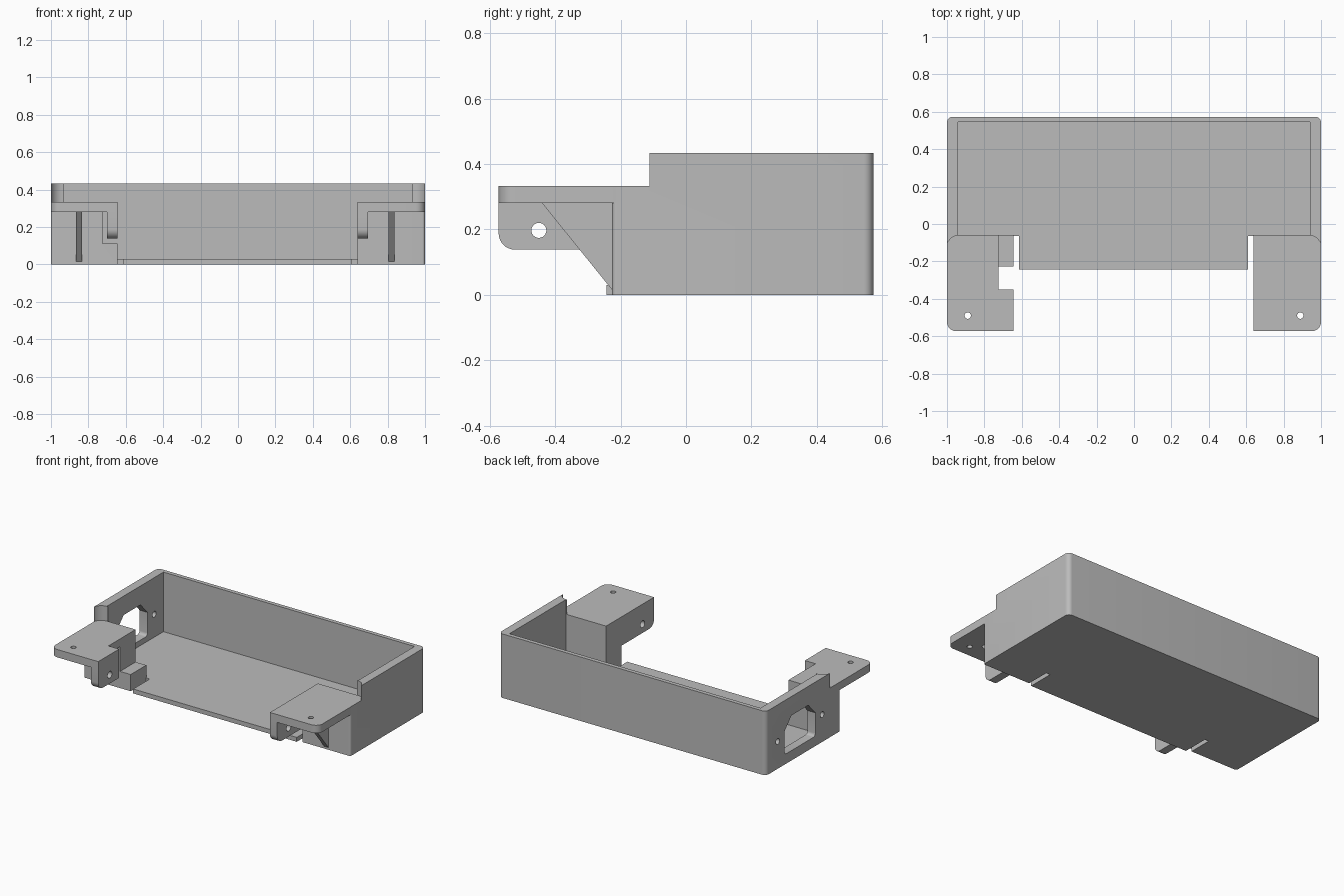
import bpy, bmesh, math
from mathutils import Vector

cube = bpy.data.objects.get("Cube")
if cube:
    bpy.data.objects.remove(cube, do_unlink=True)

grey = bpy.data.materials.new("light_grey")
grey.use_nodes = True
grey.diffuse_color = (0.5, 0.5, 0.5, 1)
grey.node_tree.nodes["Principled BSDF"].inputs["Base Color"].default_value = (0.5, 0.5, 0.5, 1)


def outline(corners, steps=8):
    """Expand (u, v, radius) corners into points with rounded arcs."""
    pts = []
    for i, (u, v, r) in enumerate(corners):
        p = Vector((u, v))
        if r == 0:
            pts.append(p)
            continue
        a = (Vector(corners[i - 1][:2]) - p).normalized()
        b = (Vector(corners[(i + 1) % len(corners)][:2]) - p).normalized()
        for k in range(steps + 1):
            t = k / steps * math.pi / 2
            pts.append(p + a * r * (1 - math.sin(t)) + b * r * (1 - math.cos(t)))
    return pts


def prism(name, pts, axis, lo, hi):
    """Extrude a profile along x (profile in y, z) or z (profile in x, y)."""
    bm = bmesh.new()
    place = (lambda p: (lo, p[0], p[1])) if axis == "x" else (lambda p: (p[0], p[1], lo))
    face = bm.faces.new([bm.verts.new(place(p)) for p in pts])
    new = bmesh.ops.extrude_face_region(bm, geom=[face])["geom"]
    step = Vector((hi - lo, 0, 0)) if axis == "x" else Vector((0, 0, hi - lo))
    bmesh.ops.translate(bm, vec=step, verts=[g for g in new if isinstance(g, bmesh.types.BMVert)])
    bmesh.ops.recalc_face_normals(bm, faces=bm.faces[:])
    mesh = bpy.data.meshes.new(name)
    bm.to_mesh(mesh)
    bm.free()
    obj = bpy.data.objects.new(name, mesh)
    bpy.context.collection.objects.link(obj)
    mesh.materials.append(grey)
    return obj


def box(x0, x1, y0, y1, z0, z1):
    return prism("cutter", [(x0, y0), (x1, y0), (x1, y1), (x0, y1)], "z", z0, z1)


def hole(u, v, r, axis, lo, hi, sides=24):
    turn = 2 * math.pi / sides
    pts = [(u + r * math.cos(k * turn), v + r * math.sin(k * turn)) for k in range(sides)]
    return prism("cutter", pts, axis, lo, hi)


def activate(obj):
    bpy.ops.object.select_all(action="DESELECT")
    obj.select_set(True)
    bpy.context.view_layer.objects.active = obj


def carve(obj, *cutters):
    activate(obj)
    for c in cutters:
        mod = obj.modifiers.new("cut", "BOOLEAN")
        mod.operation, mod.solver, mod.object = "DIFFERENCE", "EXACT", c
        bpy.ops.object.modifier_apply(modifier=mod.name)
        bpy.data.objects.remove(c, do_unlink=True)


# Main dimensions
FRONT, BACK, POST_BACK, EAR_FRONT = -0.226, 0.573, -0.06, -0.573
EAR_LOW, EAR_TOP, FLOOR, TOP = 0.28, 0.333, 0.03, 0.433
IN_L, IN_R, POST_L = -0.645, 0.64, -0.725

# Tray body with walls, front posts and the low step beside the left post
tray = prism("tray", outline([(-1, FRONT, 0.015), (1, FRONT, 0.015),
                              (1, BACK, 0.03), (-1, BACK, 0.03)]), "z", 0, TOP)
ear_clearance = prism("cutter", outline([(-1.003, -0.8, 0), (1.003, -0.8, 0),
                                         (1.003, POST_BACK, 0.07), (-1.003, POST_BACK, 0.07)]),
                      "z", EAR_TOP, 1)
carve(tray,
      box(-0.94, 0.94, POST_BACK, 0.545, FLOOR, 1),
      box(POST_L, IN_R, -1, 0, 0.113, 1),
      box(IN_L, IN_R, -1, 0, FLOOR, 1),
      box(IN_L, IN_L + 0.03, -1, -0.065, -1, 1),
      box(IN_R - 0.03, IN_R, -1, -0.065, -1, 1),
      ear_clearance)

# Socket window and its two screw holes in one side wall
socket = outline([(0.045, 0.067, 0.02), (0.375, 0.067, 0.02), (0.375, 0.225, 0),
                  (0.30, 0.305, 0), (0.12, 0.305, 0), (0.045, 0.225, 0)], 4)
carve(tray, prism("cutter", socket, "x", -1.2, -0.8),
      hole(0.447, 0.185, 0.02, "x", -1.2, -0.8),
      hole(-0.028, 0.185, 0.02, "x", -1.2, -0.8))

# Front lip of the floor
lip = box(IN_L + 0.03, IN_R - 0.03, -0.243, FRONT, 0, FLOOR)
lip.name = "floor_lip"

# Mounting ears: plate, hanging tab and gusset on each side
JOIN = FRONT + 0.014
plates = {
    "right": [(-1, EAR_FRONT, 0.05), (IN_L, EAR_FRONT, 0), (IN_L, -0.35, 0),
              (POST_L, -0.35, 0), (POST_L, JOIN, 0), (-1, JOIN, 0)],
    "left": [(IN_R, EAR_FRONT, 0), (1, EAR_FRONT, 0.05), (1, JOIN, 0), (IN_R, JOIN, 0)],
}
tabs = {"right": (-0.70, IN_L, -0.35), "left": (IN_R, 0.695, FRONT)}
gussets = {"right": -0.85, "left": 0.82}
parts = [tray, lip]
for side, sign in (("right", -1), ("left", 1)):
    plate = prism(side + "_ear_plate", outline(plates[side]), "z", EAR_LOW, EAR_TOP)
    carve(plate, hole(sign * 0.889, -0.49, 0.017, "z", 0, 1))

    x0, x1, y_end = tabs[side]
    tab = prism(side + "_ear_tab", outline([(EAR_FRONT, 0.138, 0.05), (y_end, 0.138, 0),
                                            (y_end, EAR_LOW, 0), (EAR_FRONT, EAR_LOW, 0)]),
                "x", x0, x1)
    carve(tab, hole(-0.45, 0.197, 0.023, "x", -2, 2))

    x = gussets[side]
    gusset = prism(side + "_gusset", [(-0.44, EAR_LOW), (FRONT, 0.015), (FRONT, EAR_LOW)],
                   "x", x - 0.016, x + 0.016)
    parts += [plate, tab, gusset]

for obj in parts:
    activate(obj)
    bpy.ops.object.shade_smooth_by_angle(angle=math.radians(30))
